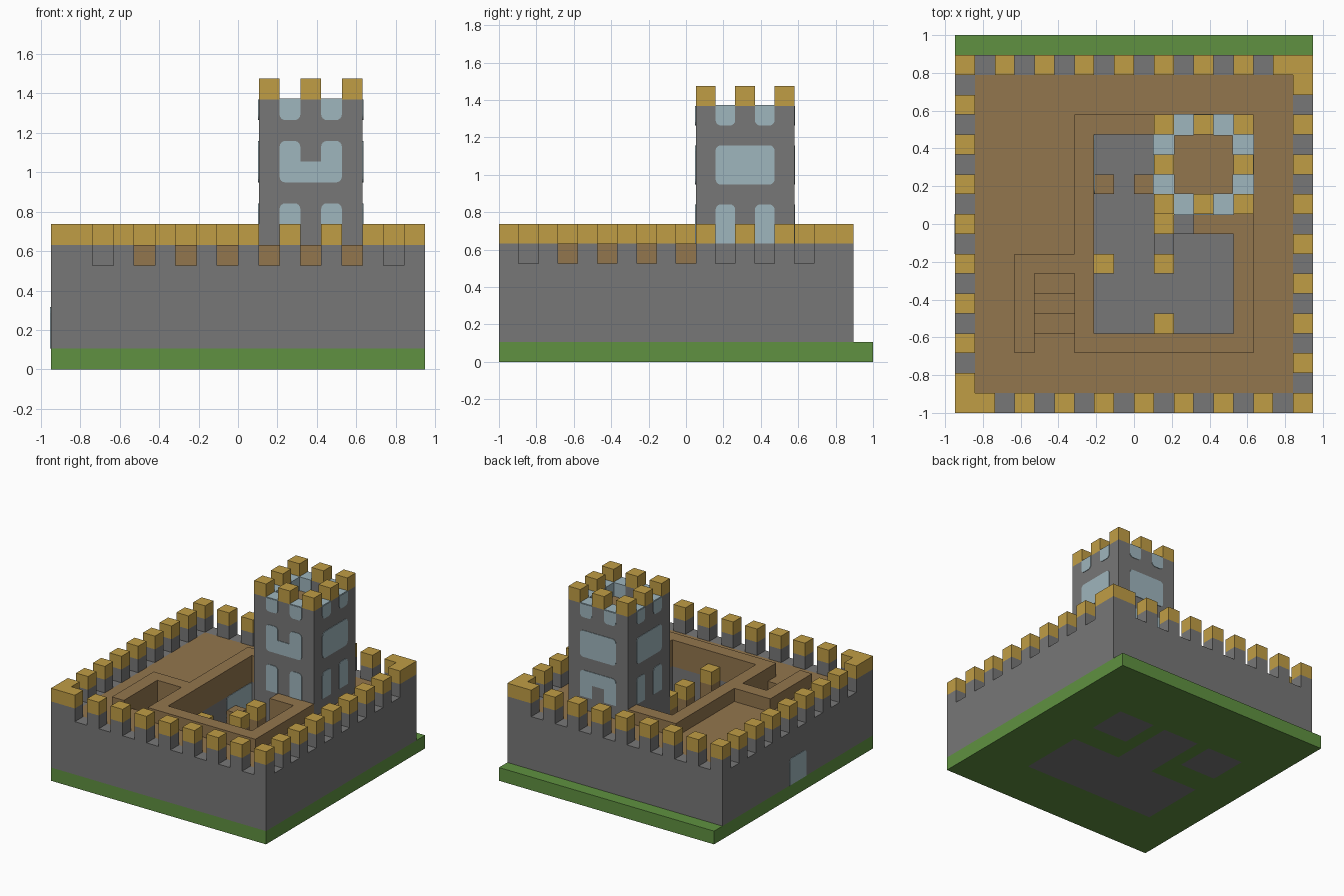
import bpy, bmesh, math
from mathutils import Vector

if "Cube" in bpy.data.objects:
    bpy.data.objects.remove(bpy.data.objects["Cube"])

U = 2 / 19          # one block
NX, NY = 18, 19     # plan size in blocks


def material(name, rgb):
    m = bpy.data.materials.new(name)
    m.use_nodes = True
    m.diffuse_color = (*rgb, 1)
    m.node_tree.nodes["Principled BSDF"].inputs["Base Color"].default_value = (*rgb, 1)
    return m


STONE = material("grey stone", (.185, .185, .185))
GOLD = material("gold trim", (.53, .34, .06))
WOOD = material("brown timber", (.29, .18, .075))
GRASS = material("green grass", (.115, .285, .052))
GLASS = material("pale blue glass", (.345, .465, .51))


def place(i, j, k):
    return Vector(((i - NX / 2) * U, (j - NY / 2) * U, k * U))


def finish(name, bm, *mats):
    bmesh.ops.recalc_face_normals(bm, faces=bm.faces)
    mesh = bpy.data.meshes.new(name)
    bm.to_mesh(mesh)
    bm.free()
    for m in mats:
        mesh.materials.append(m)
    ob = bpy.data.objects.new(name, mesh)
    bpy.context.collection.objects.link(ob)
    return ob


def blocks(name, mat, areas, low, high):
    """Boxes over plan areas (x0, x1, y0, y1) between two heights, in blocks."""
    bm = bmesh.new()
    for x0, x1, y0, y1 in areas:
        a, b = place(x0, y0, low), place(x1, y1, high)
        verts = bmesh.ops.create_cube(bm, size=1)["verts"]
        for v in verts:
            v.co = Vector([(a[n] + b[n]) / 2 + v.co[n] * (b[n] - a[n]) for n in range(3)])
    return finish(name, bm, mat)


def cells(spots):
    return [(i, i + 1, j, j + 1) for i, j in spots]


def pane(name, axis, at, out, a0, a1, z0, z1, rounded):
    """Thin glass plate on a wall; rounded lists corners: bl br tr tl."""
    r, pts = .28, []
    corners = [("bl", a0, z0, 1, 1, 180), ("br", a1, z0, -1, 1, 270),
               ("tr", a1, z1, -1, -1, 0), ("tl", a0, z1, 1, -1, 90)]
    for key, a, z, da, dz, start in corners:
        if key not in rounded:
            pts.append((a, z))
            continue
        for s in range(5):
            t = math.radians(start + s * 22.5)
            pts.append((a + da * r + r * math.cos(t), z + dz * r + r * math.sin(t)))
    bm = bmesh.new()
    ring = [bm.verts.new(place(at, a, z) if axis == "x" else place(a, at, z)) for a, z in pts]
    face = bm.faces.new(ring)
    extruded = bmesh.ops.extrude_face_region(bm, geom=[face])["geom"]
    shift = Vector((out, 0, 0) if axis == "x" else (0, out, 0)) * .004
    for v in extruded:
        if isinstance(v, bmesh.types.BMVert):
            v.co += shift
    finish(name, bm, GLASS)


# Ground slab, with the stone floors of the rooms set into it
ROOMS = [(3, 14, 4, 9), (7, 10, 9, 14), (11, 14, 11, 14), (3, 6, 11, 14)]
bm = bmesh.new()
bmesh.ops.create_grid(bm, x_segments=NX, y_segments=NY, size=1)
for v in bm.verts:
    v.co.x *= NX * U / 2
top = bmesh.ops.extrude_face_region(bm, geom=bm.faces[:])["geom"]
for v in top:
    if isinstance(v, bmesh.types.BMVert):
        v.co.z = U
bm.normal_update()
for f in bm.faces:
    c = f.calc_center_median()
    i, j = c.x / U + NX / 2, c.y / U + NY / 2
    if abs(f.normal.z) > .5 and any(a < i < b and p < j < q for a, b, p, q in ROOMS):
        f.material_index = 1
finish("ground", bm, GRASS, STONE)

# Outer wall and its battlements
blocks("outer_wall", STONE, [(0, 18, 0, 1), (0, 18, 17, 18), (0, 1, 1, 17), (17, 18, 1, 17)], 1, 5)
merlons = {(0, 0), (17, 17)}
for n in range(0, 18, 2):
    merlons |= {(n, 17), (17, n), (n + 1, 0), (0, n + 1)}
merlons |= {(17, 16), (16, 17)}
blocks("merlon_bases", STONE, cells(sorted(merlons)), 5, 6)
blocks("merlon_caps", GOLD, cells(sorted(merlons)), 6, 7)

# Walkway around the open courtyard
walk = [(1, 17, 1, 4), (1, 17, 14, 17), (14, 17, 4, 14), (1, 4, 4, 14),
        (4, 6, 7, 14), (6, 7, 4, 14), (12, 14, 9, 10)]
blocks("inner_walls", STONE, walk, 1, 4)
blocks("walkway", WOOD, walk, 4, 5)
blocks("walkway_parapet", WOOD, [(6, 7, 3, 15), (7, 10, 14, 15), (7, 15, 3, 4), (14, 15, 4, 10),
                                 (12, 14, 9, 10), (3, 4, 3, 8), (4, 6, 7, 8)], 5, 6)

# Stairs leading down from the walkway
for n in range(3):
    blocks(f"stair_step_{n + 1}", WOOD, [(4, 6, 4 + n, 5 + n)], 1, 4 - n)

# Courtyard posts and low walls
right_posts = cells([(10, 4), (10, 7), (10, 9)])
blocks("courtyard_posts", WOOD, right_posts, 1, 4)
blocks("courtyard_post_caps", GOLD, right_posts, 4, 5)
blocks("courtyard_left_post", WOOD, cells([(7, 7)]), 1, 3)
blocks("courtyard_left_post_cap", GOLD, cells([(7, 7)]), 3, 4)
blocks("courtyard_gate_posts", WOOD, cells([(7, 11), (9, 11)]), 1, 3)
blocks("courtyard_low_walls", STONE, cells([(10, 8), (11, 9)]), 1, 2)
pane("courtyard_window", "x", 7, 1, 11, 14, 2, 4, "bl br tr tl")
pane("side_door", "x", 0, -1, 8, 10, 1, 3, "tr tl")

# Tower shaft, roof deck, rim and battlements
blocks("tower_shaft", STONE, [(10, 15, 10, 15)], 1, 11)
blocks("tower_deck", WOOD, [(11, 14, 11, 14)], 11, 12)
blocks("tower_rim", STONE, [(10, 15, 10, 11), (10, 15, 14, 15), (10, 11, 11, 14), (14, 15, 11, 14)], 11, 13)
rim = [(i, j) for i in range(10, 15) for j in range(10, 15) if i in (10, 14) or j in (10, 14)]
blocks("tower_merlons", GOLD, cells([c for c in rim if sum(c) % 2 == 0]), 13, 14)

# Glass in the gaps of the tower rim: sill tops and inner faces
e = .04
sills = []
for i, j in [c for c in rim if sum(c) % 2]:
    sills.append((i + (-e if i == 14 else 0), i + 1 + (e if i == 10 else 0),
                  j + (-e if j == 14 else 0), j + 1 + (e if j == 10 else 0)))
blocks("tower_sill_tops", GLASS, sills, 13, 13 + e)
inner = []
for n in (11, 13):
    inner += [(11, 11 + e, n, n + 1), (14 - e, 14, n, n + 1),
              (n, n + 1, 11, 11 + e), (n, n + 1, 14 - e, 14)]
blocks("tower_inner_glass", GLASS, inner, 12, 13)

# Tower windows, side by side
for side, axis, at, out in [("front", "y", 10, -1), ("back", "y", 15, 1),
                            ("left", "x", 15, 1), ("right", "x", 10, -1)]:
    for n in (11, 13):
        pane(f"tower_{side}_top_window", axis, at, out, n, n + 1, 12, 13, "bl br")
        if side != "back":
            pane(f"tower_{side}_low_window", axis, at, out, n, n + 1, 6, 8, "tl tr")
    if side == "front":
        pane("tower_front_window_west", axis, at, out, 11, 12, 9, 11, "bl tl tr")
        pane("tower_front_window_east", axis, at, out, 13, 14, 9, 11, "br tl tr")
        pane("tower_front_window_base", axis, at, out, 12, 13, 9, 10, "")
    else:
        pane(f"tower_{side}_window", axis, at, out, 11, 14, 9, 11, "bl br tr tl")
    if side == "back":
        pane("tower_back_arch_west", axis, at, out, 11, 12, 6, 8, "tl")
        pane("tower_back_arch_east", axis, at, out, 13, 14, 6, 8, "tr")
        pane("tower_back_arch_head", axis, at, out, 12, 13, 7, 8, "")
